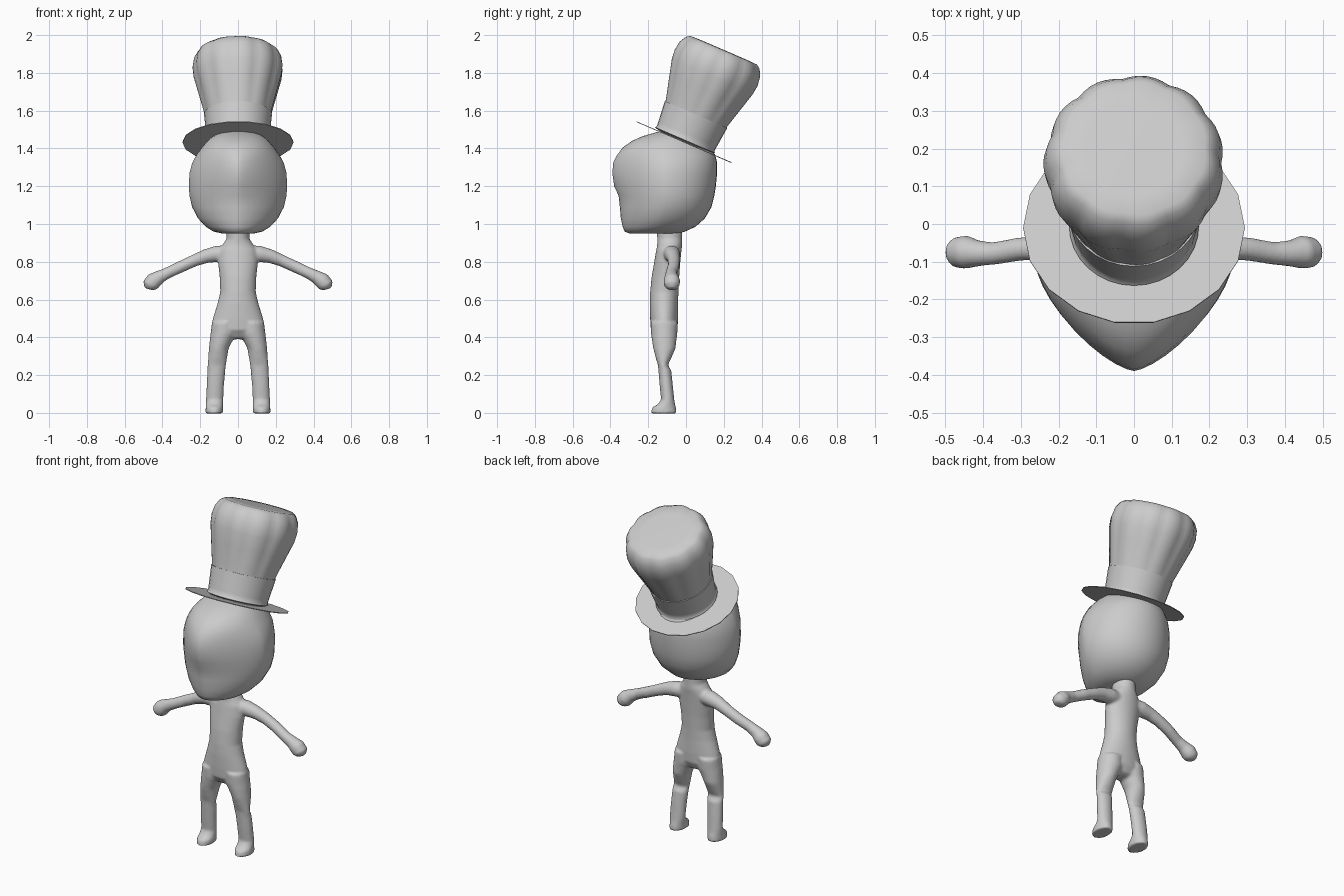
import bpy, bmesh, math
from mathutils import Vector, Matrix

TAU = 2 * math.pi
grey = bpy.data.materials.new("light_grey")
grey.diffuse_color = (0.6, 0.6, 0.6, 1)


def skin(bm, rings, caps=True):
    """Bridge successive rings of points with quads."""
    vr = [[bm.verts.new(p) for p in r] for r in rings]
    n = len(vr[0])
    pairs = list(zip(vr, vr[1:])) if caps else list(zip(vr, vr[1:] + vr[:1]))
    for a, b in pairs:
        for i in range(n):
            j = (i + 1) % n
            bm.faces.new((a[i], a[j], b[j], b[i]))
    if caps:
        bm.faces.new(vr[0][::-1])
        bm.faces.new(vr[-1])


def finish(bm, name, angle=40):
    bmesh.ops.recalc_face_normals(bm, faces=bm.faces)
    me = bpy.data.meshes.new(name)
    bm.to_mesh(me)
    bm.free()
    me.materials.append(grey)
    me.shade_smooth()
    me.set_sharp_from_angle(angle=math.radians(angle))
    ob = bpy.data.objects.new(name, me)
    bpy.context.collection.objects.link(ob)
    return ob


def section(z, x0, x1, y0, y1, p=2.0, n=40):
    """Horizontal oval; p below 2 makes the front half pointed."""
    cx, cy, rx, ry = (x0 + x1) / 2, (y0 + y1) / 2, (x1 - x0) / 2, (y1 - y0) / 2
    pts = []
    for i in range(n):
        c, s = math.cos(TAU * i / n), math.sin(TAU * i / n)
        e = 2 / p if s < 0 else 1
        pts.append(Vector((cx + rx * math.copysign(abs(c) ** e, c),
                           cy + ry * math.copysign(abs(s) ** e, s), z)))
    return pts


def circle(h, r, n, lobes=0, amp=0.0, sy=1.0):
    pts = []
    for i in range(n):
        a = TAU * i / n
        k = r * (1 + amp * abs(math.sin(lobes * a / 2)) - amp / 2)
        pts.append(Vector((k * math.cos(a), k * sy * math.sin(a), h)))
    return pts


# Head: stacked ovals with a ridged, pointed face
head = [  # z, half width, front y, back y, front exponent
    (0.950, 0.085, -0.300, -0.040, 1.8), (0.960, 0.130, -0.325, -0.005, 1.75),
    (0.985, 0.170, -0.335, 0.050, 1.7), (1.030, 0.212, -0.345, 0.100, 1.65),
    (1.090, 0.243, -0.350, 0.135, 1.6), (1.150, 0.257, -0.357, 0.150, 1.55),
    (1.200, 0.260, -0.380, 0.158, 1.45), (1.270, 0.257, -0.390, 0.165, 1.42),
    (1.325, 0.242, -0.385, 0.165, 1.45), (1.365, 0.220, -0.365, 0.155, 1.6),
    (1.405, 0.192, -0.335, 0.130, 1.8), (1.440, 0.162, -0.285, 0.095, 1.95),
    (1.465, 0.132, -0.230, 0.060, 2), (1.485, 0.095, -0.160, 0.020, 2),
    (1.495, 0.050, -0.110, -0.030, 2)]
bm = bmesh.new()
skin(bm, [section(z, -w, w, f, b, p) for z, w, f, b, p in head])
finish(bm, "head", 50)

# Body: torso, legs and arms lofted, then fused into one skin
bm = bmesh.new()
torso = [  # z, half width, front y, back y
    (0.975, 0.060, -0.155, -0.020), (0.920, 0.061, -0.152, -0.020),
    (0.890, 0.082, -0.152, -0.020), (0.860, 0.102, -0.158, -0.024),
    (0.800, 0.106, -0.168, -0.030), (0.720, 0.097, -0.182, -0.036),
    (0.640, 0.094, -0.190, -0.040), (0.580, 0.108, -0.192, -0.042),
    (0.500, 0.133, -0.190, -0.042), (0.440, 0.142, -0.186, -0.045),
    (0.400, 0.110, -0.160, -0.065), (0.390, 0.060, -0.140, -0.085)]
skin(bm, [section(z, -w, w, f, b) for z, w, f, b in torso])
leg = [  # z, inner x, outer x, front y, back y
    (0.480, 0.005, 0.138, -0.188, -0.043), (0.420, 0.005, 0.145, -0.185, -0.046),
    (0.390, 0.025, 0.149, -0.181, -0.050), (0.340, 0.050, 0.154, -0.173, -0.056),
    (0.290, 0.058, 0.158, -0.160, -0.078), (0.252, 0.064, 0.161, -0.148, -0.096),
    (0.225, 0.067, 0.162, -0.146, -0.078), (0.150, 0.074, 0.166, -0.140, -0.070),
    (0.070, 0.078, 0.169, -0.132, -0.062), (0.045, 0.079, 0.170, -0.150, -0.058),
    (0.028, 0.079, 0.171, -0.180, -0.053), (-0.003, 0.080, 0.172, -0.186, -0.050)]
arm = [  # x, y, z, radius
    (0.050, -0.080, 0.845, 0.040), (0.110, -0.075, 0.842, 0.044),
    (0.170, -0.070, 0.830, 0.037), (0.230, -0.064, 0.807, 0.032),
    (0.300, -0.066, 0.775, 0.031), (0.370, -0.078, 0.742, 0.030),
    (0.415, -0.078, 0.720, 0.035), (0.445, -0.075, 0.700, 0.044),
    (0.466, -0.075, 0.676, 0.042), (0.472, -0.075, 0.655, 0.024)]
for side in (-1, 1):
    skin(bm, [section(z, *sorted((side * a, side * b)), f, k) for z, a, b, f, k in leg])
    pts = [Vector((side * x, y, z)) for x, y, z, r in arm]
    rings = []
    for i, p in enumerate(pts):
        t = pts[min(i + 1, len(pts) - 1)] - pts[max(i - 1, 0)]
        q = Vector((0, 0, 1)).rotation_difference(t.normalized())
        rings.append([p + q @ c for c in circle(0, arm[i][3], 20)])
    skin(bm, rings)
body = finish(bm, "body")
fuse = body.modifiers.new("fuse", 'REMESH')
fuse.mode = 'VOXEL'
fuse.voxel_size = 0.008
fuse.use_smooth_shade = True
soft = body.modifiers.new("soften", 'SMOOTH')
soft.factor = 0.5
soft.iterations = 4

# Hat: everything shares one axis leaning back
tilt = Matrix.Translation((0, -0.01, 1.433)) @ Matrix.Rotation(math.radians(-23.3), 4, 'X')


def hat_part(name, rings, caps=True, angle=40):
    bm = bmesh.new()
    skin(bm, rings, caps)
    bm.transform(tilt)
    return finish(bm, name, angle)


# Thin flat brim with an open middle
hat_part("hat_brim", [circle(h, r, 18, sy=s) for h, r, s in (
    (0.002, 0.150, 1), (0.002, 0.294, 0.945), (-0.002, 0.294, 0.945), (-0.002, 0.150, 1))], False)

# Rolled lip and plain band
hat_part("hat_band", [circle(h, r, 32) for h, r in (
    (0.004, 0.150), (0.012, 0.172), (0.022, 0.166), (0.045, 0.168),
    (0.160, 0.180), (0.160, 0.165), (0.020, 0.145))], False)

# Pleated crown, puffed out towards the flat top
hat_part("hat_crown", [circle(h, r, 66, 11, a) for h, r, a in (
    (0.150, 0.173, 0.01), (0.200, 0.184, 0.03), (0.300, 0.210, 0.04),
    (0.380, 0.231, 0.04), (0.430, 0.236, 0.04), (0.480, 0.229, 0.04),
    (0.515, 0.210, 0.04), (0.530, 0.190, 0.03), (0.532, 0.130, 0))])
